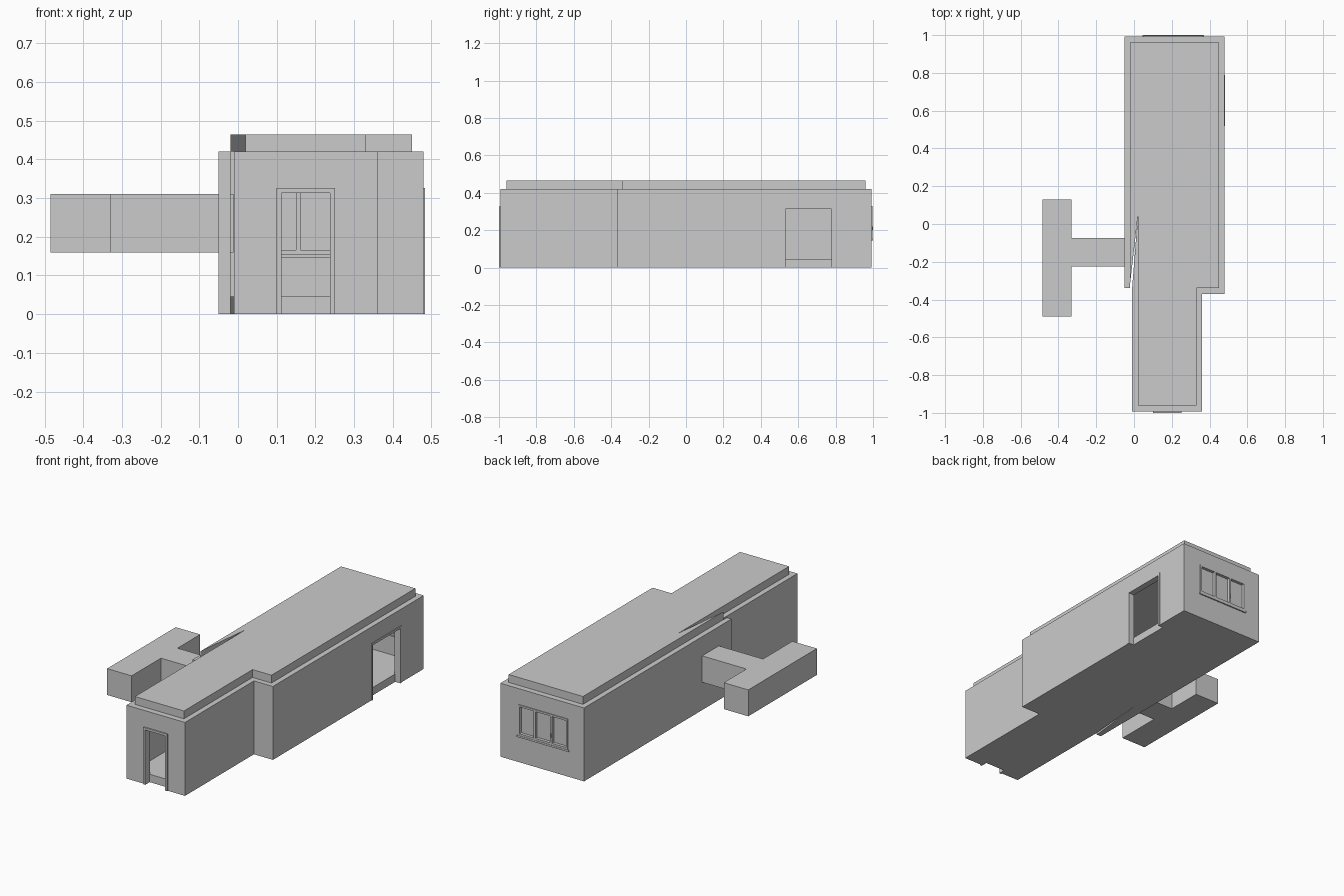
import bpy, bmesh

if "Cube" in bpy.data.objects:
    bpy.data.objects.remove(bpy.data.objects["Cube"])

grey = bpy.data.materials.new("light grey")
grey.diffuse_color = (0.6, 0.6, 0.6, 1)
grey.use_nodes = True
grey.node_tree.nodes["Principled BSDF"].inputs["Base Color"].default_value = grey.diffuse_color


def make(name, bm):
    bmesh.ops.recalc_face_normals(bm, faces=bm.faces)
    me = bpy.data.meshes.new(name)
    bm.to_mesh(me)
    bm.free()
    ob = bpy.data.objects.new(name, me)
    bpy.context.collection.objects.link(ob)
    me.materials.append(grey)
    return ob


def prism(name, pts, z0, z1):
    bm = bmesh.new()
    face = bm.faces.new([bm.verts.new((x, y, z0)) for x, y in pts])
    top = bmesh.ops.extrude_face_region(bm, geom=[face])["geom"]
    bmesh.ops.translate(bm, vec=(0, 0, z1 - z0),
                        verts=[g for g in top if isinstance(g, bmesh.types.BMVert)])
    if not any(f.calc_center_median().z < z0 + 1e-6 for f in bm.faces):
        bm.faces.new([v for v in bm.verts if v.co.z < z0 + 1e-6])
    return make(name, bm)


def box(name, x0, x1, y0, y1, z0, z1):
    return prism(name, [(x0, y0), (x1, y0), (x1, y1), (x0, y1)], z0, z1)


def cut(ob, *dims):
    cutter = box("opening_cutter", *dims)
    cutter.hide_render = True
    mod = ob.modifiers.new("opening", 'BOOLEAN')
    mod.operation, mod.solver, mod.object = 'DIFFERENCE', 'EXACT', cutter
    bpy.context.view_layer.objects.active = ob
    bpy.ops.object.modifier_apply(modifier=mod.name)
    bpy.data.objects.remove(cutter)


# Walls: one open outline, with a narrow gap at the left step
F, B = -0.993, 0.993
walls = prism("walls", [
    (-0.01, F), (0.36, F), (0.36, -0.37), (0.48, -0.37), (0.48, B), (-0.05, B),
    (-0.05, -0.34), (-0.02, -0.34), (-0.02, 0.96), (0.45, 0.96), (0.45, -0.34),
    (0.33, -0.34), (0.33, -0.96), (0.02, -0.96), (0.02, 0.04), (-0.01, -0.34)], 0, 0.42)
cut(walls, 0.105, 0.245, -1.1, -0.9, -0.1, 0.32)
cut(walls, 0.4, 0.6, 0.525, 0.785, -0.1, 0.32)
cut(walls, 0.055, 0.36, 0.9, 1.1, 0.15, 0.325)

# Floor and raised roof share the inner outline
inner = [(-0.02, 0.96), (-0.02, -0.31), (0.02, 0.04), (0.02, -0.96),
         (0.33, -0.96), (0.33, -0.34), (0.45, -0.34), (0.45, 0.96)]
prism("floor", inner, 0, 0.045)
prism("roof", inner, 0.42, 0.465)

# Front door frame
for i, (a, b) in enumerate([(0.10, 0.113), (0.238, 0.251)]):
    box(f"front_door_jamb_{i}", a, b, -1.0, -0.957, 0, 0.313)
box("front_door_head", 0.10, 0.251, -1.0, -0.957, 0.313, 0.326)

# Side door frame
for i, (a, b) in enumerate([(0.52, 0.532), (0.778, 0.79)]):
    box(f"side_door_jamb_{i}", 0.447, 0.483, a, b, 0, 0.313)
box("side_door_head", 0.447, 0.483, 0.52, 0.79, 0.313, 0.326)

# Back window: frame, dividers, panes, sill and handle
for i, x in enumerate([0.05, 0.15, 0.255, 0.355]):
    box(f"window_upright_{i}", x, x + 0.011, 0.965, 0.998, 0.15, 0.33)
for i, z in enumerate([0.155, 0.319]):
    box(f"window_rail_{i}", 0.05, 0.366, 0.965, 0.998, z, z + 0.011)
box("window_pane", 0.055, 0.36, 0.975, 0.981, 0.155, 0.325)
box("window_sill", 0.045, 0.371, 0.955, 1.0, 0.145, 0.155)
box("window_handle", 0.153, 0.158, 0.995, 1.0, 0.2, 0.22)

# T-shaped side branch
prism("side_branch", [
    (-0.485, -0.49), (-0.33, -0.49), (-0.33, -0.225), (-0.012, -0.225),
    (-0.012, -0.075), (-0.33, -0.075), (-0.33, 0.13), (-0.485, 0.13)], 0.159, 0.31)
